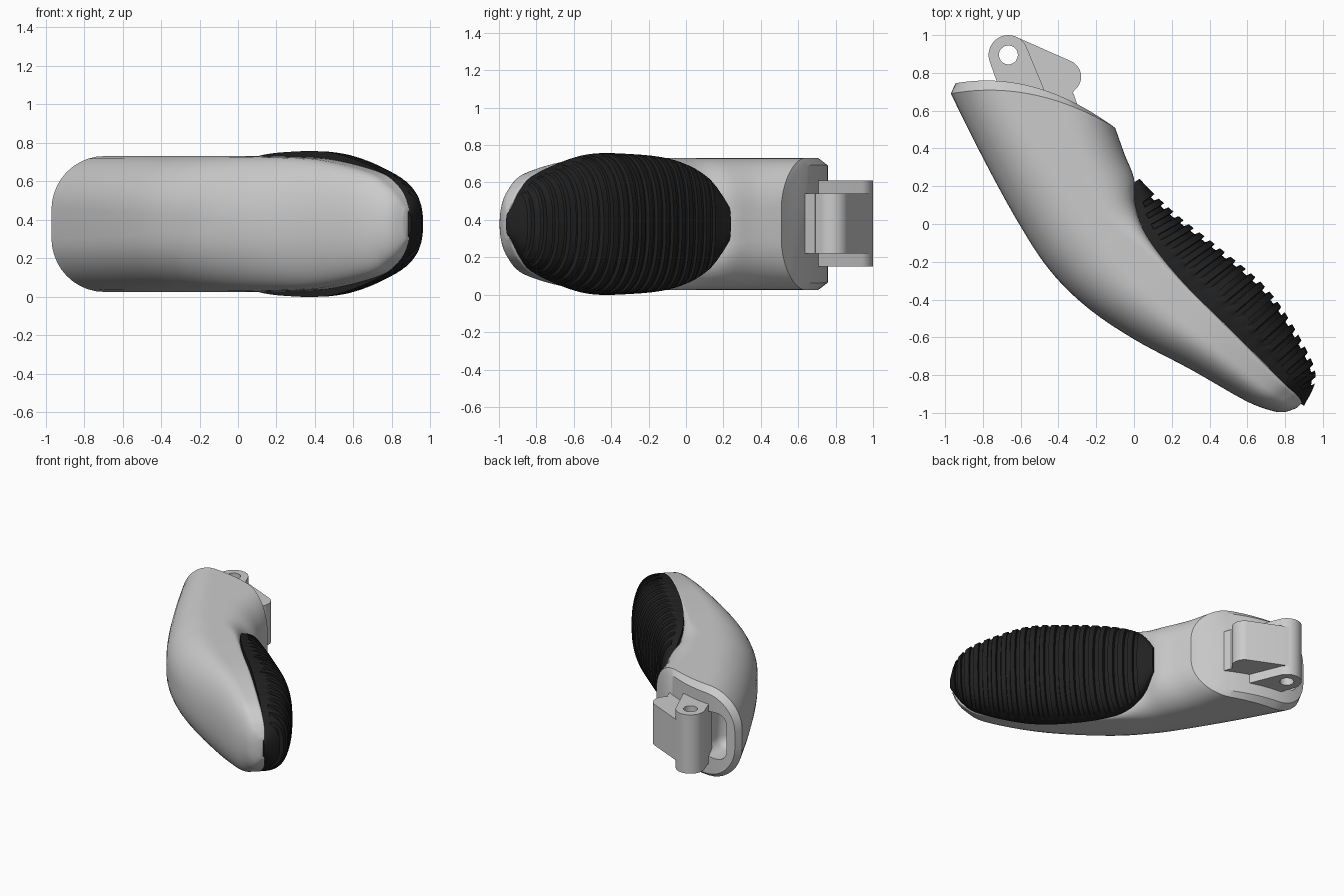
import bpy, bmesh, math
from mathutils import Vector
from mathutils.geometry import convex_hull_2d

if "Cube" in bpy.data.objects:
    bpy.data.objects.remove(bpy.data.objects["Cube"])

ZC = 0.378


def spline(rows, t):
    """Catmull-Rom through rows of values, t in 0..1."""
    f = min(max(t, 0), 1) * (len(rows) - 1)
    i = min(int(f), len(rows) - 2)
    f -= i
    p = [rows[min(max(i + k, 0), len(rows) - 1)] for k in (-1, 0, 1, 2)]
    return [0.5 * (2 * b + (c - a) * f + (2 * a - 5 * b + 4 * c - d) * f * f
                   + (3 * b - a - 3 * c + d) * f ** 3) for a, b, c, d in zip(*p)]


def finish(name, bm, mat=None):
    bmesh.ops.recalc_face_normals(bm, faces=bm.faces)
    me = bpy.data.meshes.new(name)
    bm.to_mesh(me)
    bm.free()
    ob = bpy.data.objects.new(name, me)
    bpy.context.collection.objects.link(ob)
    if mat:
        me.materials.append(mat)
    return ob


def loft(name, halves, mat=None):
    """Skin sections; each is an upper half (x, y, v), mirrored about ZC."""
    bm = bmesh.new()
    rings = []
    for half in halves:
        ring = [(x, y, ZC + v) for x, y, v in half]
        ring += [(x, y, ZC - v) for x, y, v in reversed(half)]
        rings.append([bm.verts.new(c) for c in ring])
    n = len(rings[0])
    for a, b in zip(rings, rings[1:]):
        for i in range(n):
            j = (i + 1) % n
            bm.faces.new((a[i], a[j], b[j], b[i]))
    for r in (rings[0], rings[-1]):
        for i in range(n // 2 - 1):
            bm.faces.new((r[i], r[i + 1], r[n - 2 - i], r[n - 1 - i]))
    return finish(name, bm, mat)


def circle(x, y, r, n=40):
    return [(x + r * math.cos(math.tau * i / n), y + r * math.sin(math.tau * i / n))
            for i in range(n)]


def prism(name, pts, z0, z1):
    """Convex hull of plan points, extruded in z."""
    pts = [pts[i] for i in convex_hull_2d([Vector(p) for p in pts])]
    bm = bmesh.new()
    f = bm.faces.new([bm.verts.new((x, y, z0)) for x, y in pts])
    ext = bmesh.ops.extrude_face_region(bm, geom=[f])["geom"]
    bmesh.ops.translate(bm, vec=(0, 0, z1 - z0),
                        verts=[v for v in ext if isinstance(v, bmesh.types.BMVert)])
    return finish(name, bm)


def cut(ob, cutter):
    m = ob.modifiers.new("cut", 'BOOLEAN')
    m.operation, m.object, m.solver = 'DIFFERENCE', cutter, 'EXACT'
    bpy.context.view_layer.objects.active = ob
    bpy.ops.object.modifier_apply(modifier=m.name)
    bpy.data.objects.remove(cutter)


def body_half(row):
    """Rounded-rectangle half section between the outer and inner curves."""
    ax, ay, bx, by, h, ra, rb, bulge = row
    w = math.hypot(bx - ax, by - ay)
    ca, cb = min(ra, 0.55 * w), min(rb, 0.4 * w)
    va, vb = min(ra, h * 0.95), min(rb, h * 0.95)
    arc = [math.pi / 2 * k / 10 for k in range(11)]
    uv = [(ca - ca * math.cos(a), h - va + va * math.sin(a)) for a in arc]
    uv += [(ca + (w - cb - ca) * k / 8, h) for k in range(1, 8)]
    uv += [(w - cb + cb * math.sin(a), h - vb + vb * math.cos(a)) for a in arc]
    out = []
    for u, v in uv:
        s = u / w
        out.append((ax + (bx - ax) * s, ay + (by - ay) * s + bulge * 4 * s * (1 - s), v))
    return out


# Main shell: outer xy, inner xy, half height, two corner radii, end bulge
BODY = [
    (-.97, .69, -.10, .51, .353, .28, .27, .085),
    (-.80, .35, -.05, .37, .353, .28, .27, .05),
    (-.62, .02, .00, .24, .353, .29, .24, .02),
    (-.45, -.24, .005, .10, .353, .30, .16, 0),
    (-.25, -.44, .07, -.07, .353, .31, .06, 0),
    (.00, -.61, .25, -.30, .35, .33, .02, 0),
    (.30, -.77, .50, -.55, .335, .33, .02, 0),
    (.58, -.93, .75, -.80, .27, .27, .02, 0),
    (.71, -.983, .84, -.885, .20, .20, .015, 0),
    (.79, -.996, .875, -.92, .14, .14, .01, 0),
    (.86, -.975, .89, -.945, .08, .08, .005, 0)]
rim = body_half((-.945, .745, -.13, .53, .315, .25, .24, .09))
shell = loft("finger_shell", [rim] + [body_half(spline(BODY, i / 60)) for i in range(61)])

# Slot in the end plate
bpy.ops.mesh.primitive_cube_add(size=1, location=(-.78, .72, ZC))
slot = bpy.context.object
slot.scale = (.20, .40, .36)
bpy.ops.object.transform_apply(location=False, rotation=False)
bv = slot.modifiers.new("round", 'BEVEL')
bv.width, bv.segments = .08, 6
cut(shell, slot)

# Ribbed grip pad: inner xy, outer xy, half height
PAD = [
    (.00, .22, .03, .24, .10),
    (.005, .10, .10, .165, .25),
    (.07, -.07, .25, .03, .34),
    (.25, -.30, .47, -.14, .374),
    (.50, -.55, .72, -.36, .368),
    (.75, -.80, .91, -.66, .27),
    (.84, -.89, .962, -.82, .18),
    (.88, -.95, .90, -.962, .06)]
fine = [spline(PAD, i / 400) for i in range(401)]
dist = [0]
for a, b in zip(fine, fine[1:]):
    dist.append(dist[-1] + math.hypot(b[2] - a[2], b[3] - a[3]))


def pad_half(s, groove):
    """Dome half section at distance fraction s along the outer curve."""
    i = min(range(401), key=lambda k: abs(dist[k] - s * dist[-1]))
    px, py, qx, qy, h = fine[i]
    w = math.hypot(qx - px, qy - py)
    out = []
    for k in range(17):
        th = math.radians(90 - 87 * k / 16)
        u, v = max(math.cos(th), 0) ** .75, h * math.sin(th) ** .8
        d = u * w
        if d > .05:
            d = max(.05, d - groove)
        out.append((px + (qx - px) * d / w, py + (qy - py) * d / w, v))
    return out


RIBS = 20
sections = [pad_half(s, 0) for s in (0, .02, .04, .06)]
for r in range(RIBS):
    s0, step = .07 + .87 * r / RIBS, .87 / RIBS
    for f, g in ((0, 0), (.06, .024), (.44, .024), (.5, 0)):
        sections.append(pad_half(s0 + f * step, g))
sections += [pad_half(s, 0) for s in (.945, .96, .98, 1)]
rubber = bpy.data.materials.new("black_rubber")
rubber.diffuse_color = (.015, .015, .015, 1)
rubber.use_nodes = True
rubber.node_tree.nodes["Principled BSDF"].inputs["Base Color"].default_value = rubber.diffuse_color
pad = loft("grip_pad", sections, rubber)

# Hinge: pivot lug with pin hole, stop block and its foot
pivot = circle(-.665, .895, .105)
lug = prism("hinge_lug", pivot + [(-.70, .68), (-.45, .65)], .15, .61)
block = prism("hinge_block", circle(-.665, .895, .104) + circle(-.37, .78, .09)
              + [(-.50, .67), (-.34, .68)], .22, .54)
foot = prism("hinge_foot", [(-.58, .64), (-.34, .70), (-.32, .69), (-.29, .60), (-.5, .60)],
             .22, .54)
for part in (lug, block):
    cut(part, prism("pin_hole", circle(-.665, .895, .05, 32), 0, .8))

# Smooth shading with crisp edges
bpy.ops.object.select_all(action='DESELECT')
for ob in (shell, pad, lug, block, foot):
    ob.select_set(True)
bpy.context.view_layer.objects.active = shell
bpy.ops.object.shade_smooth_by_angle(angle=math.radians(30))
